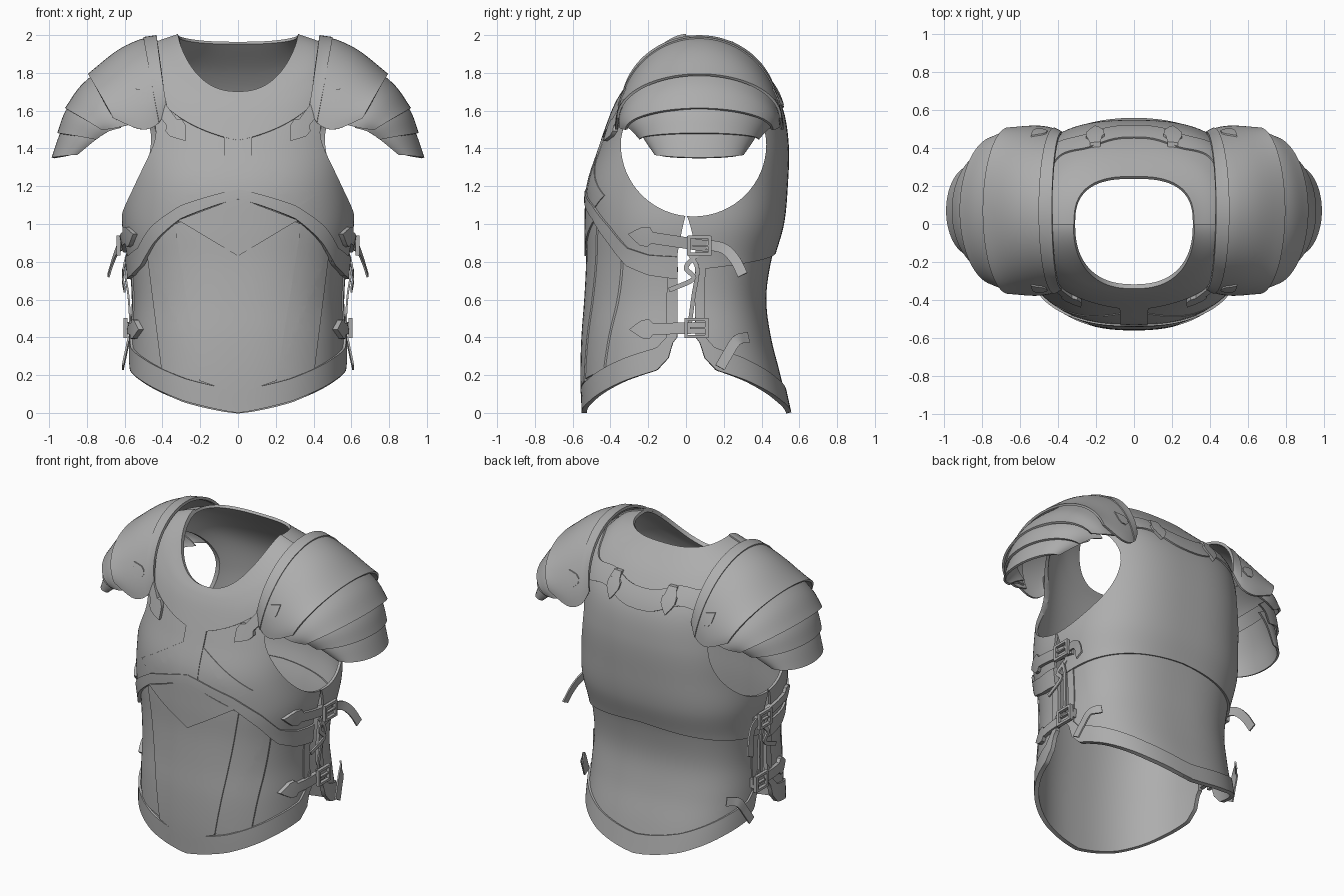
import bpy, bmesh, math
from mathutils import Vector
from mathutils.bvhtree import BVHTree

if "Cube" in bpy.data.objects:
    bpy.data.objects.remove(bpy.data.objects["Cube"])

steel = bpy.data.materials.new("grey_steel")
steel.diffuse_color = (0.42, 0.42, 0.42, 1)
steel.use_nodes = True
steel.node_tree.nodes["Principled BSDF"].inputs["Base Color"].default_value = steel.diffuse_color


def spline(table, x):
    """Smooth interpolation through rows of (key, values...)."""
    x = min(max(x, table[0][0]), table[-1][0])
    i = max(k for k in range(len(table) - 1) if table[k][0] <= x)
    a, b = table[i], table[i + 1]
    p, q = table[max(i - 1, 0)], table[min(i + 2, len(table) - 1)]
    h = b[0] - a[0]
    t = (x - a[0]) / h
    out = []
    for k in range(1, len(a)):
        m0 = (b[k] - p[k]) / (b[0] - p[0]) * h
        m1 = (q[k] - a[k]) / (q[0] - a[0]) * h
        out.append((2*t**3 - 3*t*t + 1)*a[k] + (t**3 - 2*t*t + t)*m0
                   + (3*t*t - 2*t**3)*b[k] + (t**3 - t*t)*m1)
    return out


def linear(table, x):
    for a, b in zip(table, table[1:]):
        if x <= b[0]:
            return a[1] + (b[1] - a[1]) * max(0, (x - a[0]) / (b[0] - a[0]))
    return table[-1][1]


# Torso rings: key, half width, front depth, back depth, z at front, side, back
RINGS = [(z, w, f, b, z, z, z) for z, w, f, b in (
    (0, .57, .54, .545), (.2, .57, .545, .50), (.4, .565, .54, .45), (.6, .555, .525, .425),
    (.8, .57, .515, .45), (1, .60, .515, .505), (1.2, .595, .505, .525))] + [
    (1.4, .59, .445, .53, 1.39, 1.45, 1.42), (1.6, .555, .385, .495, 1.56, 1.77, 1.62),
    (1.8, .46, .35, .395, 1.64, 1.92, 1.79), (2, .31, .32, .24, 1.69, 1.985, 1.955)]


def torso(a, u):
    w, f, b, zf, zs, zb = spline(RINGS, u)
    c, s = math.cos(a), math.sin(a)
    n, d, ze = (2.4, f, zf) if s < 0 else (2.7, b, zb)
    return Vector((math.copysign(w * abs(c) ** (2 / n), c),
                   math.copysign(d * abs(s) ** (2 / n), s),
                   zs + (ze - zs) * abs(s) ** 1.4))


def normal(a, u):
    da = torso(a + .02, u) - torso(a - .02, u)
    u0, u1 = max(u - .02, 0), min(u + .02, 2)
    return da.cross(torso(a, u1) - torso(a, u0)).normalized()


def finish(name, verts, faces, thick=0, offset=-1, cutter=None, merge=True):
    me = bpy.data.meshes.new(name)
    me.from_pydata(verts, [], faces)
    if merge:
        bm = bmesh.new()
        bm.from_mesh(me)
        bmesh.ops.remove_doubles(bm, verts=bm.verts, dist=1e-5)
        bm.to_mesh(me)
        bm.free()
    me.materials.append(steel)
    ob = bpy.data.objects.new(name, me)
    bpy.context.collection.objects.link(ob)
    for o in bpy.context.selected_objects:
        o.select_set(False)
    bpy.context.view_layer.objects.active = ob
    ob.select_set(True)
    if thick:
        m = ob.modifiers.new("thickness", 'SOLIDIFY')
        m.thickness, m.offset = thick, offset
        bpy.ops.object.modifier_apply(modifier=m.name)
    if cutter:
        m = ob.modifiers.new("armholes", 'BOOLEAN')
        m.operation, m.object, m.solver = 'DIFFERENCE', cutter, 'EXACT'
        bpy.ops.object.modifier_apply(modifier=m.name)
    bpy.ops.object.shade_smooth_by_angle(angle=math.radians(35))
    return ob


def grid_faces(nc, nr, base=0):
    return [(base + j*nr + i, base + (j+1)*nr + i, base + (j+1)*nr + i + 1, base + j*nr + i + 1)
            for j in range(nc - 1) for i in range(nr - 1)]


def panel(name, front, lo, hi, off, thick, e1=90, rows=24, cutter=None):
    """Plate wrapped on the torso; e is the angle from the side seam (90 = centre)."""
    verts, faces, cols = [], [], 40
    for side in (-1, 1):
        base = len(verts)
        for j in range(cols + 1):
            q = (j if side < 0 else cols - j) / cols
            for i in range(rows + 1):
                e = e1 * q ** 1.5
                u = lo(e) + (hi(e) - lo(e)) * i / rows
                gap = linear([(.85, 3), (1.05, 0)], u)
                e = gap + (e1 - gap) * q ** 1.5
                a = math.radians((-90 if front else 90) + side * (90 - e))
                verts.append(torso(a, u) + normal(a, u) * off)
        faces += grid_faces(cols + 1, rows + 1, base)
    return finish(name, verts, faces, thick, -1, cutter)


# Armhole cutter, an egg-shaped prism on each side
cv, cf, N = [], [], 64
for s in (-1, 1):
    b = len(cv)
    for x in (.4 * s, 1.2 * s):
        for k in range(N):
            t = 2 * math.pi * k / N
            cv.append((x, .04 + .385 * math.cos(t), 1.42 + (.33 if math.sin(t) > 0 else .38) * math.sin(t)))
    ring = [tuple(range(b, b + N))[::-1], tuple(range(b + N, b + 2 * N))]
    ring += [(b + k, b + (k+1) % N, b + N + (k+1) % N, b + N + k) for k in range(N)]
    cf += ring if s > 0 else [f[::-1] for f in ring]
cut = finish("armhole_cutter", cv, cf)
cut.hide_render = True

# Breast and back plates
HEM = [(0, .40), (2, .37), (4, .29), (10, .225), (30, .17), (65, .06), (90, 0)]
CHEST = [(0, .71), (15, .73), (30, .78), (45, .90), (65, 1.03), (90, 1.13)]
hem = lambda e: linear(HEM, e)
chest = lambda e: linear(CHEST, e)
back_edge = lambda e: .76 + .09 * e / 90
top = lambda e: 2
panel("abdomen_plate", True, hem, lambda e: chest(e) + .06, 0, .015)
panel("chest_plate", True, chest, top, .014, .018, rows=48, cutter=cut)
panel("chest_band", True, chest, lambda e: chest(e) + .12 - .07 * e / 90, .027, .03, rows=4)
panel("front_yoke", True, lambda e: linear([(0, 1.75), (50, 1.6), (90, 1.45)], e), top, .023, .016, cutter=cut)
panel("lower_back_plate", False, hem, lambda e: back_edge(e) + .06, 0, .015)
panel("upper_back_plate", False, back_edge, top, .014, .018, rows=48, cutter=cut)
wave = lambda e: .03 * math.cos(math.radians((90 - e) * 8))
panel("back_yoke_band", False, lambda e: 1.62 - wave(e), lambda e: 1.75 - wave(e) * .8, .023, .016, rows=8, cutter=cut)
for f in (True, False):
    n = "front" if f else "back"
    panel(n + "_hem_rim", f, hem, lambda e: hem(e) + .12, .013, .02, rows=6)
    panel(n + "_seam_edge", f, lambda e: hem(e) + .1, lambda e: .8, .008, .015, e1=8)
bpy.data.objects.remove(cut)

# Ray target for the plates that lie on the torso
A, R = 128, 60
tv = [torso(2 * math.pi * j / A, 2 * i / R) for j in range(A + 1) for i in range(R + 1)]
body = BVHTree.FromPolygons(tv, grid_faces(A + 1, R + 1))


def plate(name, outline, view, h, tree=body, step=.04):
    """Raised plate: a flat outline projected on a surface. view: 'front', 'back', 1 or -1 (sides)."""
    d = {'front': Vector((0, 1, 0)), 'back': Vector((0, -1, 0))}.get(view) or Vector((-view, 0, 0))
    across = Vector((1, 0, 0)) if d.x == 0 else Vector((0, 1, 0))
    bm = bmesh.new()
    f = bm.faces.new([bm.verts.new(across * p + Vector((0, 0, z))) for p, z in outline])
    bmesh.ops.triangulate(bm, faces=[f])
    for ax, k in ((across, 0), (Vector((0, 0, 1)), 1)):
        vals = [p[k] for p in outline]
        for m in range(math.ceil(min(vals) / step), math.floor(max(vals) / step) + 1):
            bmesh.ops.bisect_plane(bm, geom=bm.verts[:] + bm.edges[:] + bm.faces[:],
                                   plane_co=ax * m * step, plane_no=ax, dist=1e-5)
    for v in bm.verts:
        hit, no = tree.ray_cast(v.co - d * 3, d)[:2]
        if hit is None:
            hit, no = tree.find_nearest(v.co - d * .6)[:2]
        no = -no if no.dot(d) > 0 else no
        v.co = hit + no * h
    bm.normal_update()
    if sum((f.normal.dot(d) for f in bm.faces)) > 0:
        bmesh.ops.reverse_faces(bm, faces=bm.faces[:])
    edges = [e for e in bm.edges if e.is_boundary]
    new = bmesh.ops.extrude_edge_only(bm, edges=edges)["geom"]
    bmesh.ops.translate(bm, verts=[g for g in new if isinstance(g, bmesh.types.BMVert)], vec=d * (h + .004))
    bm.verts.index_update()
    verts = [v.co.copy() for v in bm.verts]
    faces = [[v.index for v in f.verts] for f in bm.faces]
    bm.free()
    return finish(name, verts, faces, merge=False)


def leaf(p, q, w):
    """Strap outline from p to a leaf-shaped tip at q."""
    p, q = Vector(p), Vector(q)
    ax = q - p
    L = ax.length
    ax.normalize()
    sd = Vector((-ax.y, ax.x))
    half = [(0, .5), (L - 2 * w, .5), (L - 1.7 * w, .85), (L - 1.1 * w, .8), (L - .5 * w, .4)]
    return [p + ax * t + sd * w * k for t, k in half] + [q] + [p + ax * t - sd * w * k for t, k in half[::-1]]


flip = lambda pts, s: [(s * x, z) for x, z in pts]

# Front relief plates
plate("belly_plate", [(-.33, 1), (-.2, .17), (0, .1), (.2, .17), (.33, 1), (0, 1.12)], 'front', .014)
plate("belly_crest", [(-.31, 1.02), (0, .83), (.31, 1.02), (0, 1.14)], 'front', .022)
plate("sternum_strip", [(-.07, 1.16), (.07, 1.16), (.075, 1.48), (-.075, 1.48)], 'front', .022)
for s in (-1, 1):
    plate("belly_strip", flip([(.33, 1.02), (.2, .18), (.4, .22), (.48, .87)], s), 'front', .007)
    plate("breast_facet", flip([(.07, 1.17), (.07, 1.36), (.4, 1.15), (.3, 1.08)], s), 'front', .018)
    plate("shoulder_strap", flip(leaf((.42, 1.64), (.27, 1.43), .06), s), 'front', .036)
    plate("back_ornament", flip(leaf((.2, 1.77), (.2, 1.62), .055), s), 'back', .035)


# Pauldrons: overlapping arched lames. Section: key, top x, top z, end x, end z, half depth
def lame(name, secs, s, grow=0, thick=.014):
    verts, nr, nc = [], 11, 41
    for j in range(nc):
        ph = math.pi * j / (nc - 1)
        for i in range(nr):
            xt, zt, xb, zb, hy = spline(secs, i / (nr - 1))
            sn = math.sin(ph)
            verts.append(Vector((s * (xb + (xt - xb) * sn), .07 - (hy + grow) * math.cos(ph),
                                 zb + (zt + grow - zb) * sn)))
    faces = grid_faces(nc, nr)
    finish(name, verts, faces, thick, 0)
    return BVHTree.FromPolygons(verts, faces)


DOME = [(0, .44, 1.985, .39, 1.62, .40), (.2, .52, 1.97, .42, 1.535, .425),
        (.55, .64, 1.91, .51, 1.50, .44), (1, .79, 1.79, .66, 1.56, .43)]
LAMES = {
    "upper_lame": [(0, .72, 1.82, .56, 1.53, .42), (.5, .83, 1.725, .64, 1.51, .415), (1, .91, 1.61, .72, 1.50, .385)],
    "middle_lame": [(0, .84, 1.70, .62, 1.51, .37), (.5, .91, 1.59, .69, 1.49, .345), (1, .95, 1.48, .75, 1.45, .31)],
    "lower_lame": [(0, .87, 1.62, .67, 1.50, .31), (.5, .935, 1.48, .75, 1.45, .285), (1, .98, 1.35, .85, 1.37, .23)]}
RIM = [(0, .43, 1.985, .38, 1.62, .40), (.5, .465, 1.98, .40, 1.57, .412), (1, .50, 1.975, .42, 1.535, .422)]
for s in (-1, 1):
    dome = lame("pauldron_dome", DOME, s)
    lame("pauldron_rim", RIM, s, .006, .018)
    for n, secs in LAMES.items():
        lame("pauldron_" + n, secs, s)
    for view in ('front', 'back'):
        plate("pauldron_ornament", flip(leaf((.47, 1.64), (.54, 1.71), .045), s), view, .014, dome, .03)


def ribbon(name, pts, w, s):
    """Loose strap end following 3D points on the side."""
    tab = [(i / (len(pts) - 1),) + p for i, p in enumerate(pts)]
    verts, n = [], 16
    for i in range(n + 1):
        p = Vector(spline(tab, i / n))
        t = Vector(spline(tab, min(1, i / n + .02))) - Vector(spline(tab, max(0, i / n - .02)))
        side = t.cross(Vector((1, 0, 0))).normalized() * w / 2
        for v in (p - side, p + side):
            verts.append((v.x * s, v.y, v.z))
    finish(name, verts, grid_faces(n + 1, 2), .01, 0)


def bars(name, boxes):
    """Bars given as centre and size."""
    bm = bmesh.new()
    for c, sz in boxes:
        r = bmesh.ops.create_cube(bm, size=1)["verts"]
        bmesh.ops.scale(bm, vec=sz, verts=r)
        bmesh.ops.translate(bm, vec=c, verts=r)
    bm.verts.index_update()
    finish(name, [v.co.copy() for v in bm.verts], [[v.index for v in f.verts] for f in bm.faces], merge=False)
    bm.free()


# Side straps, buckles, loose ends and lacing
for s in (-1, 1):
    for z, tip, cy, bx in ((.885, .95, .07, .632), (.45, .44, .055, .595)):
        plate("side_strap", leaf((cy + .06, z), (-.29, tip), .06), s, .034 if z > .8 else .024)
        bars("buckle", [((s * bx, cy + k * .055, z), (.022, .018, .105)) for k in (-1, 1)]
             + [((s * bx, cy, z + k * .045), (.022, .12, .016)) for k in (-1, 1)]
             + [((s * bx, cy + .01, z), (.018, .09, .01))])
    ribbon("upper_strap_end", [(.615, .11, .89), (.635, .2, .87), (.66, .26, .81), (.685, .3, .73)], .055, s)
    ribbon("lower_strap_end", [(.53, .33, .40), (.575, .27, .385), (.595, .22, .31), (.61, .18, .24)], .055, s)
    ribbon("lace_tie", [(.585, .06, .84), (.605, .0, .77), (.61, .04, .71), (.60, -.09, .65)], .025, s)
    ribbon("lace_loop", [(.585, .02, .84), (.60, .06, .76), (.58, .04, .62), (.57, .02, .47)], .022, s)
